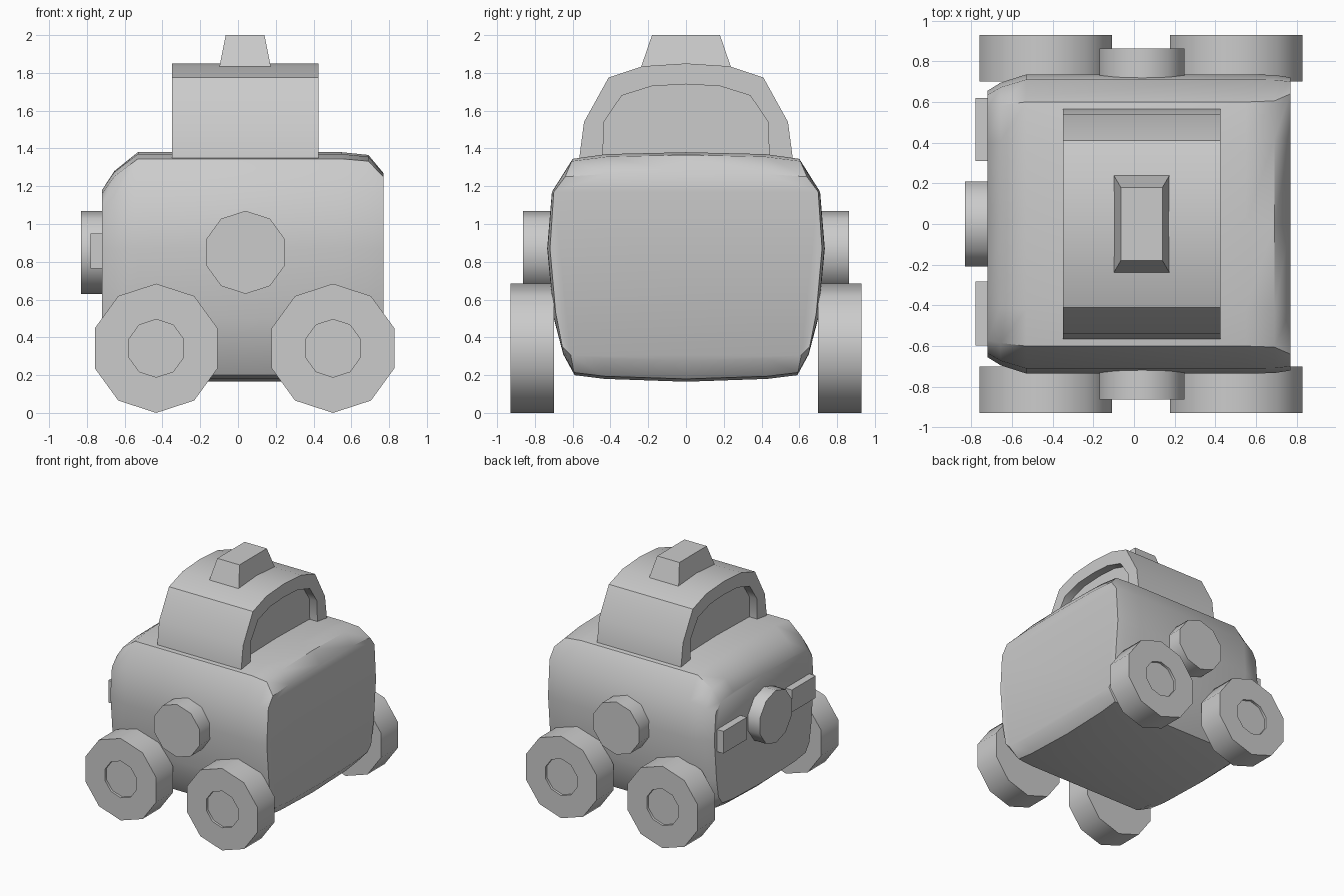
import bpy, bmesh, math
from mathutils import Vector

if "Cube" in bpy.data.objects:
    bpy.data.objects.remove(bpy.data.objects["Cube"])


def finish(name, bm, angle=40):
    bmesh.ops.recalc_face_normals(bm, faces=bm.faces)
    me = bpy.data.meshes.new(name)
    bm.to_mesh(me)
    bm.free()
    ob = bpy.data.objects.new(name, me)
    bpy.context.collection.objects.link(ob)
    bpy.ops.object.select_all(action='DESELECT')
    ob.select_set(True)
    bpy.context.view_layer.objects.active = ob
    bpy.ops.object.shade_smooth_by_angle(angle=math.radians(angle))
    return ob


def loft(name, rings, angle=40):
    """Skin a list of equal-length point loops and cap both ends."""
    bm = bmesh.new()
    loops = [[bm.verts.new(p) for p in r] for r in rings]
    n = len(loops[0])
    for a, b in zip(loops, loops[1:]):
        for i in range(n):
            j = (i + 1) % n
            bm.faces.new((a[i], a[j], b[j], b[i]))
    bm.faces.new(loops[0])
    bm.faces.new(loops[-1])
    return finish(name, bm, angle)


def mirror_profile(half):
    """Half profile of (y, z), first point may lie on y = 0."""
    other = [(-y, z) for y, z in reversed(half) if y > 0]
    return half + other


def section(x, profile):
    return [(x, y, z) for y, z in profile]


def disc(r, axis, pos, c):
    """Decagon ring with a corner on top, lying across the given axis."""
    out = []
    for k in range(10):
        a = math.tau * k / 10
        s, h = r * math.sin(a), c[1] + r * math.cos(a)
        out.append((c[0] + s, pos, h) if axis == 'y' else (pos, c[0] + s, h))
    return out


def box(name, x, y, z):
    loft(name, [[(px, y[0], z[0]), (px, y[1], z[0]), (px, y[1], z[1]), (px, y[0], z[1])]
                for px in x], 30)


# Body: rounded sections lofted along x
main = [(0, 1.38), (.42, 1.37), (.60, 1.345), (.71, 1.17), (.735, .87),
        (.70, .5), (.65, .31), (.59, .2), (.43, .18), (0, .165)]
right = [(0, 1.27), (.42, 1.265), (.64, 1.25), (.70, 1.17), (.72, .87),
         (.69, .53), (.655, .35), (.61, .305), (.43, .288), (0, .28)]
left = [(0, 1.18), (.40, 1.18), (.57, 1.16), (.635, 1.09), (.655, .87),
        (.625, .53), (.60, .38), (.55, .31), (.40, .29), (0, .28)]


def blend(a, b, t):
    return [tuple(Vector(p).lerp(Vector(q), t)) for p, q in zip(a, b)]


stations = [(-.72, left), (-.655, blend(main, left, .5)), (-.53, main),
            (.55, main), (.69, blend(main, right, .13)), (.77, right)]
loft("body", [section(x, mirror_profile(p)) for x, p in stations], 42)

# Cabin: arch with recessed windows at both ends
outer = mirror_profile([(0, 1.85), (.23, 1.835), (.41, 1.775), (.54, 1.54), (.565, 1.35)])
inner = mirror_profile([(0, 1.74), (.18, 1.73), (.34, 1.68), (.435, 1.54), (.44, 1.35)])
loft("cabin", [section(-.28, inner), section(-.35, inner), section(-.35, outer),
               section(.425, outer), section(.425, inner), section(.355, inner)])

# Roof light
loft("roof_light", [[(x0, -y, z), (x1, -y, z), (x1, y, z), (x0, y, z)]
                    for x0, x1, y, z in ((-.10, .175, .24, 1.825), (-.065, .14, .18, 2.0))], 20)

# Wheels with sunken hubs, and round side badges
for s, side in ((-1, "front"), (1, "back")):
    for cx, end in ((-.433, "left"), (.503, "right")):
        c = (cx, .342)
        loft(f"{side}_{end}_wheel", [disc(.342, 'y', s * .70, c), disc(.342, 'y', s * .928, c),
                                     disc(.153, 'y', s * .928, c), disc(.153, 'y', s * .908, c)])
    loft(f"{side}_disc", [disc(.22, 'y', s * .69, (.04, .85)),
                          disc(.22, 'y', s * .863, (.04, .85))])

# Nose disc and lamps on the -x end
loft("nose_disc", [disc(.22, 'x', -.69, (0, .85)), disc(.22, 'x', -.83, (0, .85))])
box("lamp_a", (-.78, -.66), (.31, .62), (.765, .95))
box("lamp_b", (-.78, -.66), (-.597, -.283), (.765, .95))
